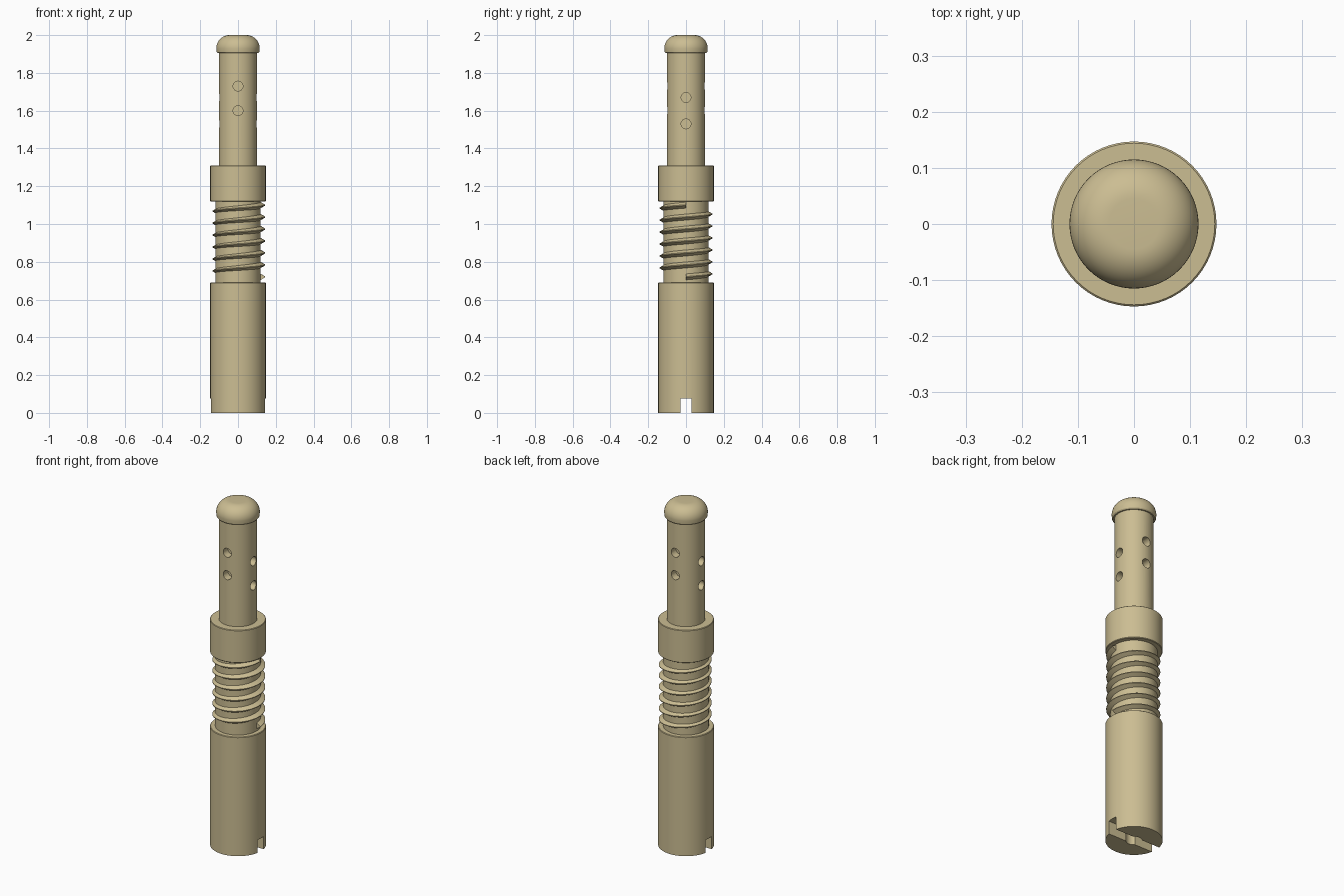
import bpy, bmesh, math

if "Cube" in bpy.data.objects:
    bpy.data.objects.remove(bpy.data.objects["Cube"])

brass = bpy.data.materials.new("pale_brass")
brass.diffuse_color = (0.60, 0.51, 0.29, 1)
brass.use_nodes = True
brass.node_tree.nodes["Principled BSDF"].inputs["Base Color"].default_value = brass.diffuse_color
SEG = 64


def make(name, verts, faces):
    me = bpy.data.meshes.new(name)
    me.from_pydata(verts, [], faces)
    bm = bmesh.new()
    bm.from_mesh(me)
    bmesh.ops.recalc_face_normals(bm, faces=bm.faces)
    bm.to_mesh(me)
    bm.free()
    me.materials.append(brass)
    ob = bpy.data.objects.new(name, me)
    bpy.context.collection.objects.link(ob)
    return ob


def lathe(name, profile):
    """Closed solid turned around z from (radius, height) points."""
    verts = [(r * math.cos(2 * math.pi * i / SEG), r * math.sin(2 * math.pi * i / SEG), z)
             for r, z in profile for i in range(SEG)]
    faces = [[j * SEG + i, j * SEG + (i + 1) % SEG,
              (j + 1) * SEG + (i + 1) % SEG, (j + 1) * SEG + i]
             for j in range(len(profile) - 1) for i in range(SEG)]
    last = (len(profile) - 1) * SEG
    faces += [list(range(SEG))[::-1], list(range(last, last + SEG))]
    return make(name, verts, faces)


def select(ob):
    bpy.ops.object.select_all(action='DESELECT')
    ob.select_set(True)
    bpy.context.view_layer.objects.active = ob


def cut(ob, cutter):
    m = ob.modifiers.new("cut", 'BOOLEAN')
    m.operation, m.solver, m.object = 'DIFFERENCE', 'EXACT', cutter
    select(ob)
    bpy.ops.object.modifier_apply(modifier=m.name)
    bpy.data.objects.remove(cutter)


def rod(loc, radius, depth, rot=(0, 0, 0)):
    bpy.ops.mesh.primitive_cylinder_add(vertices=32, radius=radius, depth=depth,
                                        location=loc, rotation=rot)
    return bpy.context.object


# Lower body with screwdriver slot and central bore
body = lathe("lower_body", [(.147, 0), (.147, .687), (.144, .69)])
bpy.ops.mesh.primitive_cube_add(size=1, location=(0, 0, .025))
slot = bpy.context.object
slot.scale = (.5, .058, .10)
cut(body, slot)
cut(body, rod((0, 0, .14), .042, .4))

# Threaded section core and collar
core = lathe("thread_core", [(.12, .68), (.12, 1.13)])
collar = lathe("collar", [(.144, 1.12), (.147, 1.123), (.147, 1.307), (.144, 1.31)])

# Upper tube with staggered cross holes on all four sides
tube = lathe("upper_tube", [(.101, 1.30), (.101, 1.915)])
for axis, heights in (("y", (1.73, 1.60)), ("x", (1.67, 1.53))):
    for z in heights:
        for s in (-1, 1):
            if axis == "y":
                cut(tube, rod((0, s * .11, z), .026, .11, (math.pi / 2, 0, 0)))
            else:
                cut(tube, rod((s * .11, 0, z), .026, .11, (0, math.pi / 2, 0)))

# Rounded cap
dome = [(.045 + .07 * math.cos(a), 1.93 + .07 * math.sin(a))
        for a in (math.pi / 2 * k / 12 for k in range(13))]
cap = lathe("rounded_cap", [(.108, 1.905), (.113, 1.911)] + dome)

# Helical thread with a V-shaped section
TURNS, STEPS, Z0, Z1 = 6, 48, .72, 1.10
n = TURNS * STEPS
tv, tf = [], []
for i in range(n + 1):
    a, z = 2 * math.pi * i / STEPS, Z0 + (Z1 - Z0) * i / n
    for r, dz in ((.108, -.02), (.139, -.002), (.139, .002), (.108, .02)):
        tv.append((.005 + r * math.cos(a), r * math.sin(a), z + dz))
for i in range(n):
    for k in range(4):
        p, q = i * 4 + k, i * 4 + (k + 1) % 4
        tf.append((p, q, q + 4, p + 4))
tf += [(3, 2, 1, 0), tuple(n * 4 + k for k in range(4))]
thread = make("thread", tv, tf)

for ob in (body, core, collar, tube, cap, thread):
    ob.data.materials.clear()
    ob.data.materials.append(brass)
    select(ob)
    bpy.ops.object.shade_smooth_by_angle(angle=math.radians(30))
